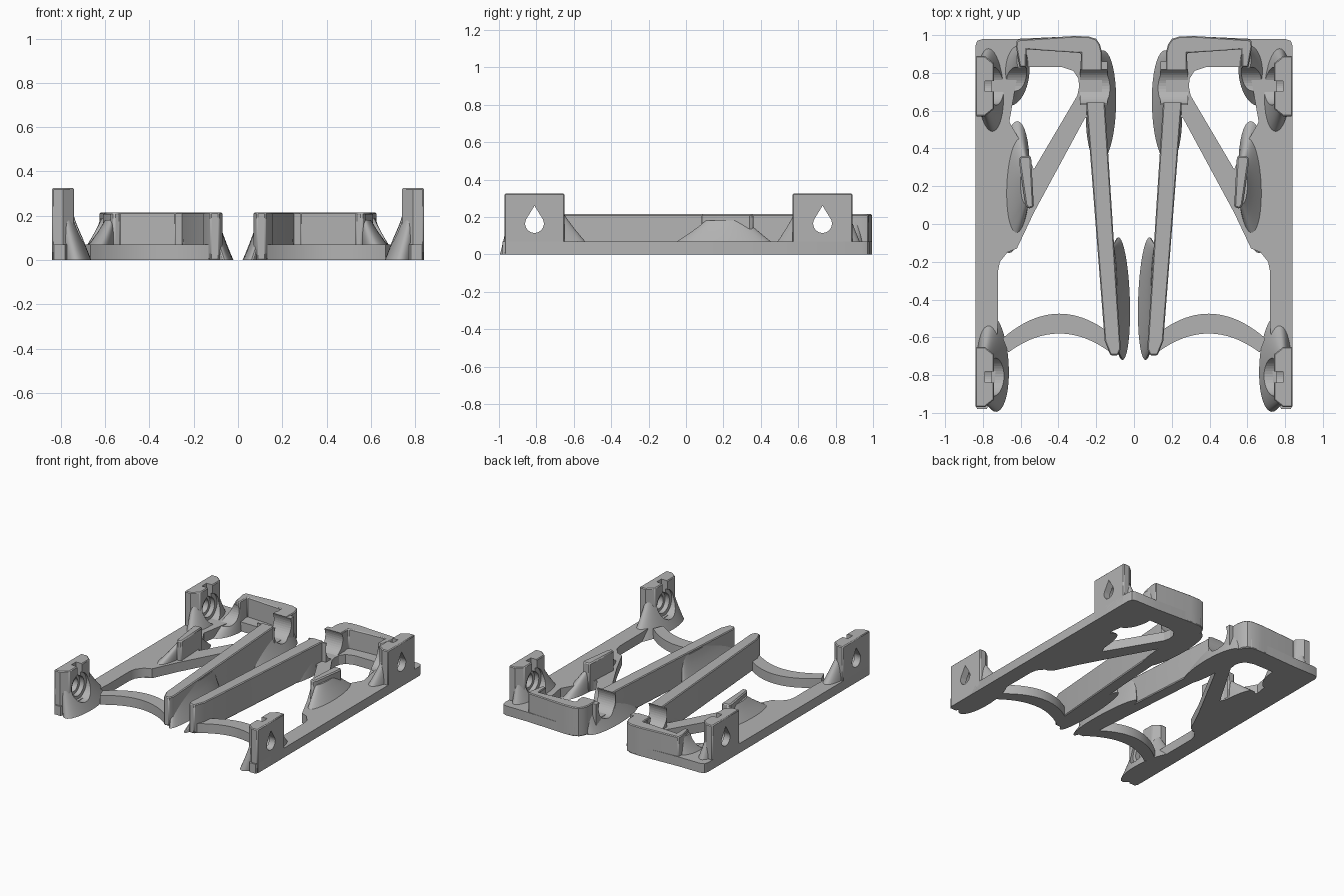
import bpy, bmesh
from math import sin, cos, pi, radians
from mathutils import Vector

if "Cube" in bpy.data.objects:
    bpy.data.objects.remove(bpy.data.objects["Cube"])

grey = bpy.data.materials.new("plain grey")
grey.use_nodes = True
grey.diffuse_color = (0.45, 0.45, 0.45, 1)
grey.node_tree.nodes["Principled BSDF"].inputs["Base Color"].default_value = grey.diffuse_color


def loft(name, rings):
    """Closed solid through rings of equal point count."""
    bm = bmesh.new()
    loops = [[bm.verts.new(p) for p in ring] for ring in rings]
    for a, b in zip(loops, loops[1:]):
        for i in range(len(a)):
            j = (i + 1) % len(a)
            bm.faces.new((a[i], a[j], b[j], b[i]))
    bm.faces.new(loops[0][::-1])
    bm.faces.new(loops[-1])
    bmesh.ops.recalc_face_normals(bm, faces=bm.faces)
    mesh = bpy.data.meshes.new(name)
    bm.to_mesh(mesh)
    bm.free()
    mesh.materials.append(grey)
    obj = bpy.data.objects.new(name, mesh)
    bpy.context.collection.objects.link(obj)
    return obj


def prism(name, outline, low, high, along_x=False):
    place = (lambda p, h: (h, p[0], p[1])) if along_x else (lambda p, h: (p[0], p[1], h))
    return loft(name, [[place(p, h) for p in outline] for h in (low, high)])


def flare(name, base, base_r, top, top_r, height, tilt=0, bend=1.25):
    """Oval foot that narrows upward with a slightly hollow side."""
    rings = []
    for k in range(7):
        t = k / 6
        f = 1 - (1 - t) ** bend
        c = Vector(base).lerp(Vector(top), f)
        r = Vector(base_r).lerp(Vector(top_r), f)
        a = radians(tilt) * (1 - t)
        ring = []
        for i in range(40):
            u, v = r.x * cos(i * pi / 20), r.y * sin(i * pi / 20)
            ring.append((c.x + u * cos(a) - v * sin(a), c.y + u * sin(a) + v * cos(a), height * t))
        rings.append(ring)
    return loft(name, rings)


def circle(y, z, r, n=40):
    return [(y + r * cos(2 * pi * i / n), z + r * sin(2 * pi * i / n)) for i in range(n)]


def box(x0, x1, y0, y1):
    return [(x0, y0), (x1, y0), (x1, y1), (x0, y1)]


def cutter(obj):
    obj.hide_render = True
    obj.display_type = 'WIRE'
    return obj


def finish(obj, cutters=(), bevel=0):
    """Smooth, soften, cut and mirror a part to the other side."""
    bpy.ops.object.select_all(action='DESELECT')
    obj.select_set(True)
    bpy.context.view_layer.objects.active = obj
    bpy.ops.object.shade_smooth_by_angle(angle=radians(30))
    if bevel:
        m = obj.modifiers.new("soft edges", 'BEVEL')
        m.width, m.segments, m.limit_method = bevel, 1, 'ANGLE'
        m.angle_limit = radians(50)
    for c in cutters:
        m = obj.modifiers.new("cut", 'BOOLEAN')
        m.object, m.operation, m.solver = c, 'DIFFERENCE', 'EXACT'
    obj.modifiers.new("other side", 'MIRROR')


PLATE, WALL, POST, AXLE = 0.07, 0.215, 0.325, 0.165
FRONT_Y, BACK_Y = -0.81, 0.73

# cutters: round channel, nut recess, drop-shaped hole and top slot per axle
cuts = {}
for tag, y in (("front", FRONT_Y), ("back", BACK_Y)):
    drop = [(y + 0.05 * cos(a), AXLE + 0.05 * sin(a))
            for a in [radians(145 + 250 * i / 24) for i in range(25)]] + [(y, AXLE + 0.095)]
    cuts[tag] = [
        cutter(prism(tag + "_channel_cutter", circle(y, AXLE, 0.1), 0.03, 0.755, True)),
        cutter(prism(tag + "_recess_cutter", circle(y, AXLE, 0.072), 0.7, 0.79, True)),
        cutter(prism(tag + "_hole_cutter", drop, 0.6, 0.9, True)),
        cutter(prism(tag + "_slot_cutter", box(0.6, 0.79, y - 0.028, y + 0.028), AXLE, 0.4)),
    ]

# flat base frame with its triangular window
window = cutter(prism("window_cutter", [
    (0.53, 0.29), (0.58, 0.40), (0.66, 0.54), (0.61, 0.83), (0.38, 0.83),
    (0.32, 0.81), (0.295, 0.77), (0.29, 0.73), (0.30, 0.68)], -0.1, 0.2))
frame = prism("base_frame", [
    (0.78, -0.98), (0.83, -0.98), (0.84, -0.96), (0.84, 0.94), (0.83, 0.97), (0.80, 0.98),
    (0.62, 0.98), (0.30, 0.995), (0.23, 0.99), (0.19, 0.96), (0.17, 0.9), (0.17, 0.6),
    (0.26, 0.56), (0.53, 0.06), (0.62, -0.13), (0.67, -0.15), (0.71, -0.2), (0.72, -0.25),
    (0.72, -0.5), (0.74, -0.9)], 0, PLATE)
finish(frame, [window])

# arched front tie
def arch(side, peak, drop, half):
    return [(0.395 + side * half * s, peak - drop * s * s) for s in [i / 12 - 1 for i in range(25)]]
finish(prism("front_tie", arch(1, -0.475, 0.13, 0.3) + arch(-1, -0.58, 0.1, 0.27), 0, PLATE))

# long inner rail, with flares along its inner side
finish(prism("inner_rail", [(0.07, -0.66), (0.085, -0.695), (0.125, -0.695), (0.155, -0.62),
                            (0.255, 0.66), (0.155, 0.66)], 0, WALL), cuts["back"][:1], 0.006)
finish(flare("inner_rail_front_flare", (0.072, -0.395), (0.05, 0.325),
             (0.115, -0.36), (0.025, 0.24), 0.2, -2))
finish(flare("inner_rail_back_flare", (0.175, 0.62), (0.08, 0.3),
             (0.21, 0.68), (0.035, 0.22), 0.2, 2), cuts["back"][:1])

# cradle and back bracket
finish(prism("cradle", box(0.14, 0.285, 0.63, 0.86), 0, WALL - 0.004), cuts["back"][:1])
finish(prism("back_bracket", [
    (0.17, 0.8), (0.17, 0.91), (0.18, 0.95), (0.2, 0.98), (0.24, 0.993), (0.32, 0.995),
    (0.62, 0.975), (0.625, 0.94), (0.605, 0.83), (0.57, 0.83), (0.57, 0.925),
    (0.28, 0.905), (0.28, 0.8)], 0, WALL), cuts["back"][:1], 0.006)
finish(flare("bracket_flare", (0.64, 0.79), (0.085, 0.165), (0.595, 0.87), (0.025, 0.06),
             0.19, 8), cuts["back"][:1])

# middle peg on a wide flare
finish(prism("middle_peg", [(0.53, 0.09), (0.56, 0.08), (0.575, 0.1), (0.61, 0.34),
                            (0.6, 0.36), (0.545, 0.36)], 0, WALL), (), 0.008)
finish(flare("peg_flare", (0.64, 0.195), (0.085, 0.35), (0.573, 0.215), (0.028, 0.11),
             0.18, 4, 1.1))

# axle posts with flared feet
for tag, y in (("front", FRONT_Y), ("back", BACK_Y)):
    post = [(0.84, y - 0.16), (0.84, y + 0.16), (0.79, y + 0.16), (0.74, y + 0.12),
            (0.74, y - 0.12), (0.79, y - 0.16)]
    finish(prism(tag + "_post", post, 0, POST), cuts[tag], 0.006)
    foot_y = -0.735 if tag == "front" else 0.7
    finish(flare(tag + "_post_flare", (0.747, foot_y), (0.083, 0.26), (0.79, y), (0.04, 0.13),
                 0.27, -4), cuts[tag])
